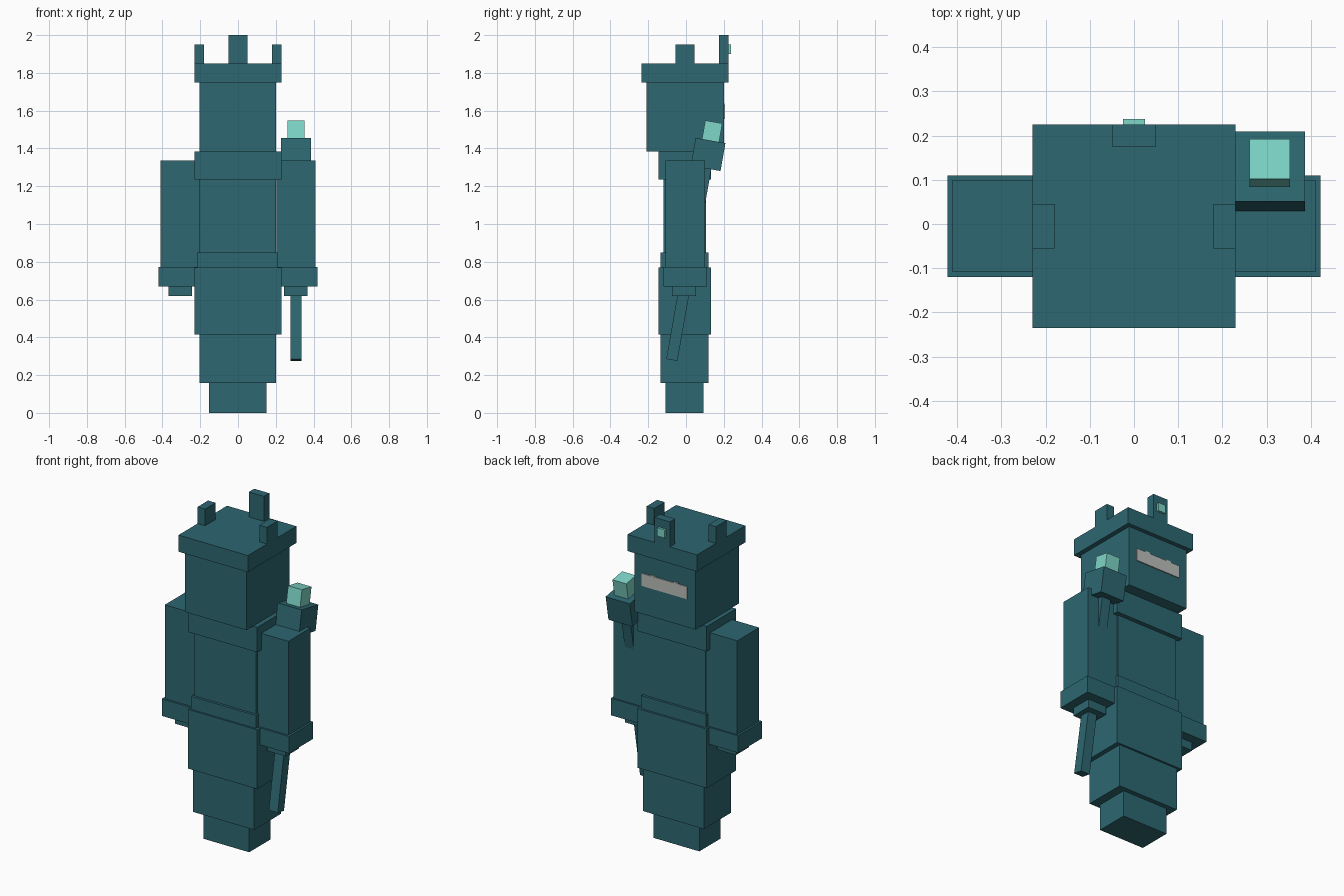
import bpy
import math
from mathutils import Matrix, Vector


def material(name, rgb):
    m = bpy.data.materials.new(name)
    m.diffuse_color = (*rgb, 1.0)
    return m


TEAL = material("dark teal", (0.026, 0.136, 0.165))
MINT = material("mint glow", (0.209, 0.672, 0.578))
GREY = material("pale grey", (0.50, 0.52, 0.50))


def box(name, x, y, z, mat=TEAL):
    """Box from its (min, max) range on each axis."""
    bpy.ops.mesh.primitive_cube_add(size=1)
    ob = bpy.context.object
    ob.name = name
    lo, hi = Vector((x[0], y[0], z[0])), Vector((x[1], y[1], z[1]))
    ob.data.transform(Matrix.Translation((lo + hi) / 2) @ Matrix.Diagonal((*(hi - lo), 1)))
    ob.data.materials.append(mat)
    return ob


# Stacked body, from the feet up
box("legs", (-0.153, 0.15), (-0.108, 0.092), (0, 0.158))
box("lower_robe", (-0.203, 0.202), (-0.135, 0.12), (0.158, 0.415))
box("upper_robe", (-0.23, 0.23), (-0.146, 0.132), (0.415, 0.77))
box("belt", (-0.216, 0.213), (-0.135, 0.12), (0.77, 0.848))
box("torso", (-0.204, 0.202), (-0.12, 0.106), (0.848, 1.235))
box("collar", (-0.23, 0.23), (-0.146, 0.132), (1.235, 1.385))
box("head", (-0.204, 0.202), (-0.209, 0.2), (1.385, 1.75))

# Crown with three prongs and a small jewel
box("crown_band", (-0.23, 0.23), (-0.235, 0.225), (1.75, 1.85))
box("crown_prong_tall", (-0.05, 0.05), (0.175, 0.225), (1.85, 2.0))
box("crown_jewel", (-0.025, 0.025), (0.225, 0.238), (1.9, 1.95), MINT)

# Face visor and the eyes peeking over it
box("visor", (-0.15, 0.15), (0.199, 0.206), (1.555, 1.63), GREY)

# Mirrored parts
for s, side in ((-1, "left"), (1, "right")):
    def span(a, b):
        return tuple(sorted((s * a, s * b)))

    box(f"crown_prong_{side}", span(0.18, 0.23), (-0.055, 0.045), (1.85, 1.95))
    box(f"eye_{side}", span(0.06, 0.09), (0.199, 0.205), (1.63, 1.637), GREY)
    box(f"arm_{side}", span(0.204, 0.41), (-0.108, 0.1), (0.772, 1.335))
    box(f"cuff_{side}", span(0.212, 0.422), (-0.12, 0.11), (0.67, 0.772))
    box(f"hand_{side}", span(0.243, 0.368), (-0.073, 0.053), (0.62, 0.67))

# Tilted staff, built upright from its foot and then leaned
staff = [
    box("staff_pole", (-0.03, 0.03), (-0.03, 0.03), (0, 1.03)),
    box("staff_head", (-0.08, 0.08), (-0.08, 0.08), (1.03, 1.18)),
    box("staff_gem", (-0.046, 0.046), (-0.046, 0.046), (1.18, 1.28), MINT),
]
lean = Matrix.Translation((0.307, -0.075, 0.28)) @ Matrix.Rotation(math.radians(-10), 4, 'X')
for part in staff:
    part.data.transform(lean)
